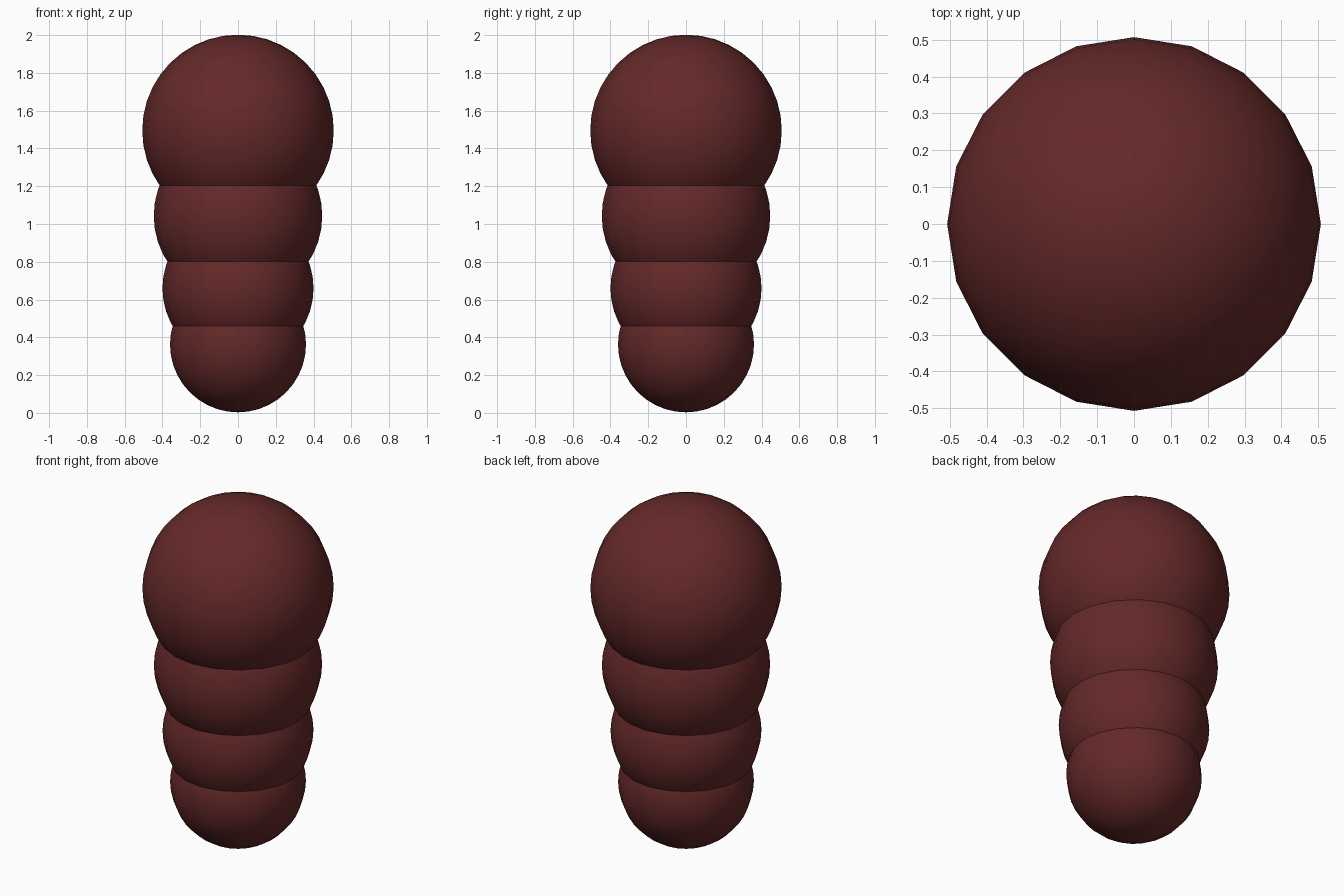
import bpy

if "Cube" in bpy.data.objects:
    bpy.data.objects.remove(bpy.data.objects["Cube"])

# Dark red-brown skin shared by every ball
mat = bpy.data.materials.new("dark_red")
mat.diffuse_color = (0.13, 0.022, 0.022, 1)
mat.use_nodes = True
mat.node_tree.nodes["Principled BSDF"].inputs["Base Color"].default_value = mat.diffuse_color


def ball(name, z, radius):
    bpy.ops.mesh.primitive_uv_sphere_add(segments=20, ring_count=20,
                                         radius=radius, location=(0, 0, z))
    obj = bpy.context.object
    obj.name = name
    obj.data.materials.append(mat)
    bpy.ops.object.shade_smooth()


# Stack of overlapping balls, growing towards the top
for name, z, radius in [
    ("bottom_ball", 0.363, 0.36),
    ("lower_ball", 0.66, 0.40),
    ("upper_ball", 1.043, 0.446),
    ("top_ball", 1.495, 0.507),
]:
    ball(name, z, radius)
